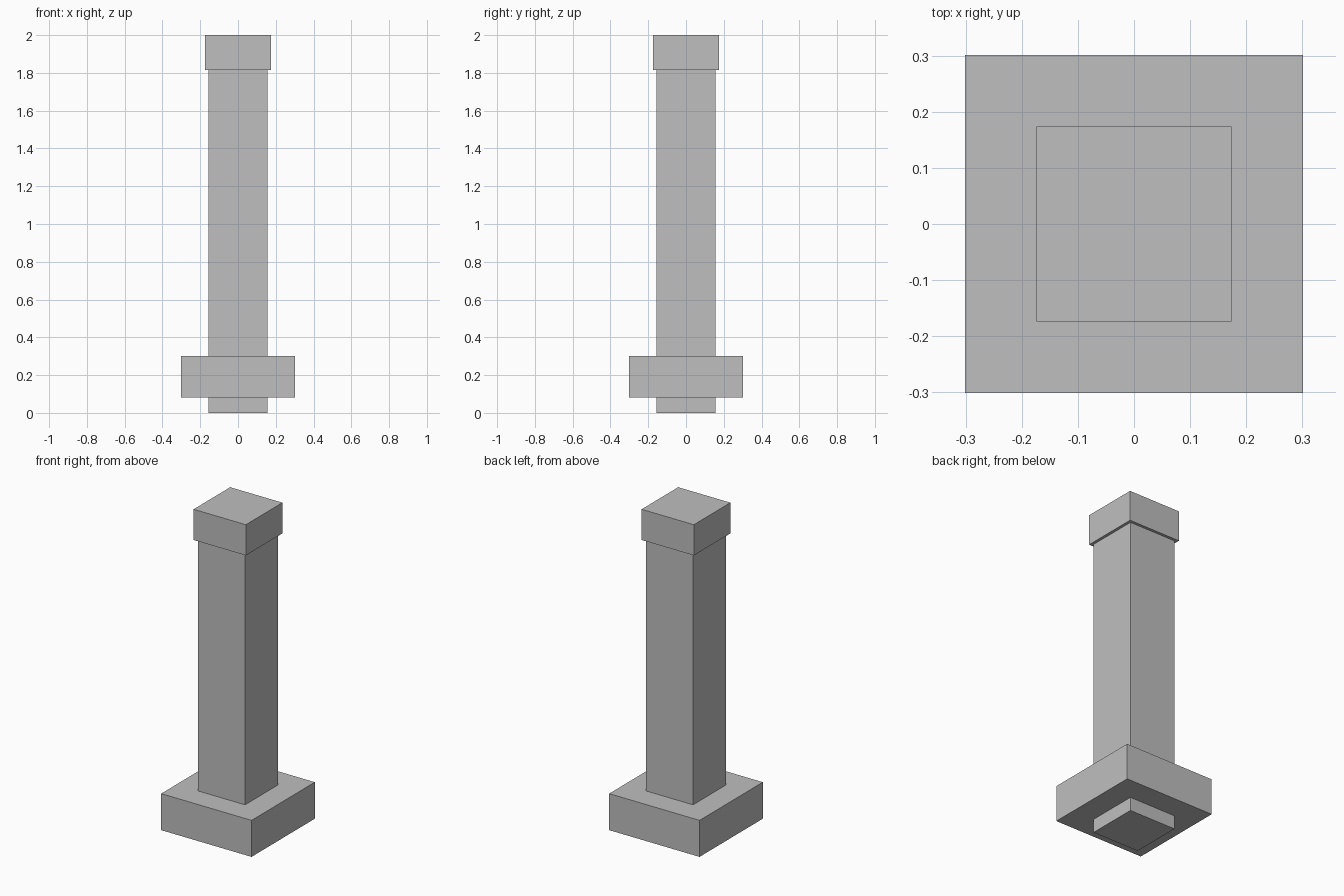
import bpy

# Remove the default cube
default = bpy.data.objects.get("Cube")
if default:
    bpy.data.objects.remove(default, do_unlink=True)

# Plain grey stone
stone = bpy.data.materials.new("grey_stone")
stone.use_nodes = True
colour = (0.52, 0.52, 0.52, 1)
stone.diffuse_color = colour
stone.node_tree.nodes["Principled BSDF"].inputs["Base Color"].default_value = colour


def block(name, width, bottom, top):
    """Square block centred on the z axis."""
    bpy.ops.mesh.primitive_cube_add(size=1, location=(0, 0, (bottom + top) / 2))
    obj = bpy.context.object
    obj.name = obj.data.name = name
    obj.scale = (width, width, top - bottom)
    bpy.ops.object.transform_apply(location=False, rotation=False, scale=True)
    obj.data.materials.append(stone)
    return obj


# Shaft runs from the ground, through the plinth, up into the cap
block("shaft", 0.314, 0, 1.83)
block("plinth", 0.602, 0.082, 0.302)
block("cap", 0.348, 1.815, 2)
